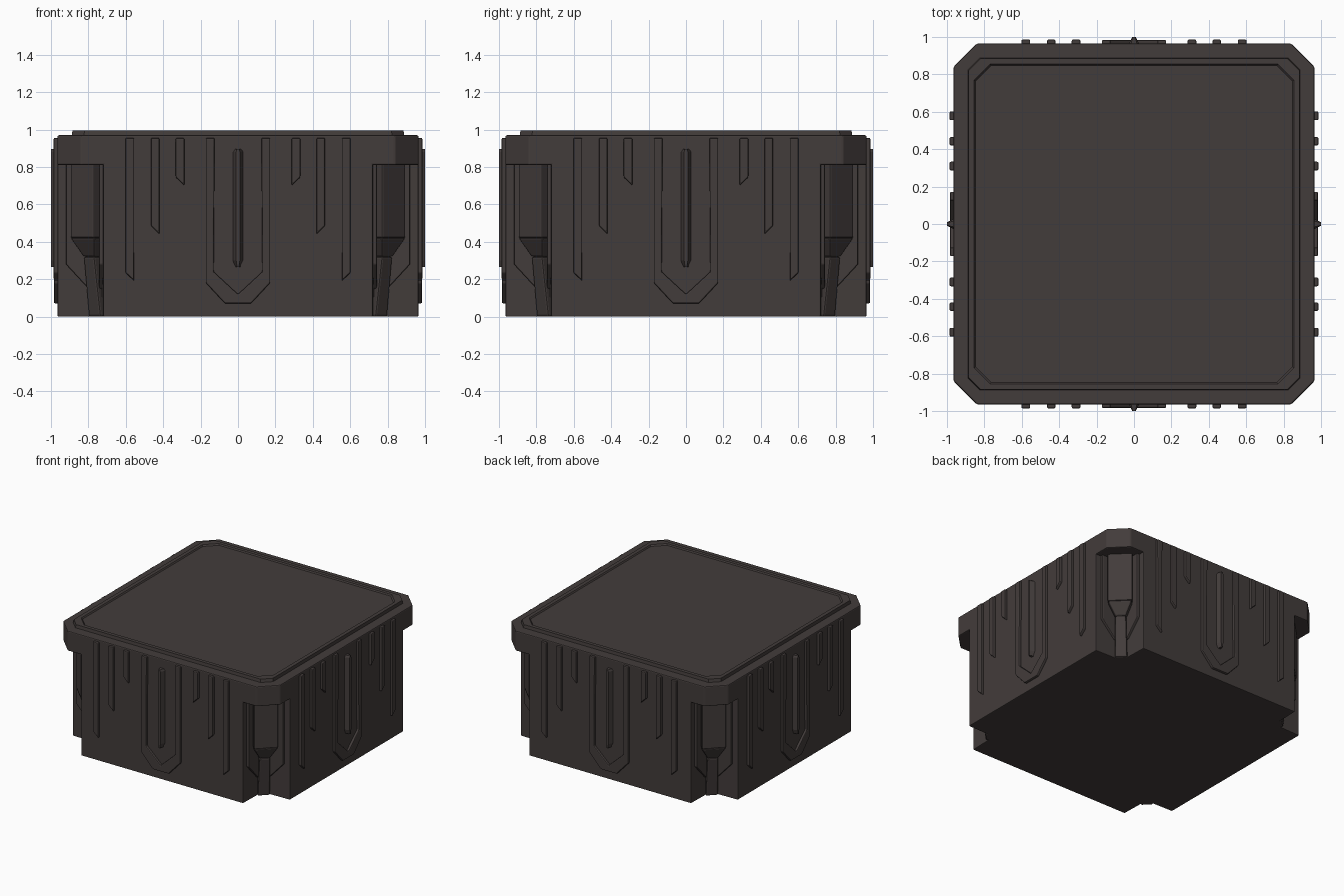
import bpy, bmesh
from math import sin, cos, pi

if "Cube" in bpy.data.objects:
    bpy.data.objects.remove(bpy.data.objects["Cube"])

mat = bpy.data.materials.new("dark_stone")
mat.diffuse_color = (0.055, 0.045, 0.043, 1)
mat.use_nodes = True
mat.node_tree.nodes["Principled BSDF"].inputs["Base Color"].default_value = mat.diffuse_color


def finish(name, bm, bevel=0.0):
    bmesh.ops.recalc_face_normals(bm, faces=bm.faces[:])
    me = bpy.data.meshes.new(name)
    bm.to_mesh(me)
    bm.free()
    me.materials.append(mat)
    ob = bpy.data.objects.new(name, me)
    bpy.context.collection.objects.link(ob)
    if bevel:
        m = ob.modifiers.new("soft_edges", 'BEVEL')
        m.width = bevel
        m.segments = 2
        m.limit_method = 'ANGLE'
    return ob


def loft(bm, lower, upper):
    """Closed solid between two matching outlines."""
    a = [bm.verts.new(p) for p in lower]
    b = [bm.verts.new(p) for p in upper]
    n = len(a)
    bm.faces.new(a[::-1])
    bm.faces.new(b)
    for i in range(n):
        bm.faces.new((a[i], a[(i + 1) % n], b[(i + 1) % n], b[i]))


def octagon(r, c, z):
    k = r - c
    return [(x, y, z) for x, y in ((r, -k), (r, k), (k, r), (-k, r),
                                   (-r, k), (-r, -k), (-k, -r), (k, -r))]


def plates(name, shapes, start=0.0, bevel=0.0, taper=1.0):
    """Outlines in (across, height), pushed outwards on all four sides.
    Depth may be a number or a function of height."""
    bm = bmesh.new()
    for k in range(4):
        a = start + k * pi / 2

        def place(u, z, d):
            return (u * cos(a) + d * sin(a), u * sin(a) - d * cos(a), z)
        for poly, d0, d1 in shapes:
            f = d1 if callable(d1) else (lambda z, v=d1: v)
            loft(bm, [place(u, z, d0) for u, z in poly],
                 [place(u * taper, z, f(z)) for u, z in poly])
    return finish(name, bm, bevel)


def both(poly):
    return [poly, [(-u, z) for u, z in poly]]


# main body with a concave notch at every corner
W = 0.965
corner = [(0.72, -W), (0.725, -0.785), (0.785, -0.725), (W, -0.72)]
outline = []
for k in range(4):
    c, s = round(cos(k * pi / 2)), round(sin(k * pi / 2))
    outline += [(x * c - y * s, x * s + y * c) for x, y in corner]
bm = bmesh.new()
loft(bm, [(x, y, 0) for x, y in outline], [(x, y, 0.85) for x, y in outline])
finish("body", bm, 0.006)

# overhanging rim
bm = bmesh.new()
loft(bm, octagon(W, 0.125, 0.81), octagon(W, 0.125, 0.97))
finish("rim", bm, 0.008)

# raised lid with a shallow sunken panel
bm = bmesh.new()
rings = [octagon(0.89, 0.065, 0.96), octagon(0.885, 0.065, 0.995),
         octagon(0.855, 0.085, 0.995), octagon(0.848, 0.085, 0.985)]
rings = [[bm.verts.new(p) for p in r] for r in rings]
for lo, hi in zip(rings, rings[1:]):
    for i in range(8):
        j = (i + 1) % 8
        bm.faces.new((lo[i], lo[j], hi[j], hi[i]))
bm.faces.new(rings[0][::-1])
bm.faces.new(rings[-1])
finish("lid", bm)

# hanging ribs, longer towards the corners
ribs = []
for u0, u1, z in ((0.287, 0.333, 0.70), (0.42, 0.465, 0.44), (0.555, 0.602, 0.19)):
    for p in both([(u0, z), (u1, z + 0.045), (u1, 0.955), (u0, 0.955)]):
        ribs.append((p, 0.94, 0.986))
plates("side_ribs", ribs, bevel=0.007)

# pointed loop in the middle of each side
loop = [(0.125, 0.955), (0.13, 0.24), (0, 0.12), (-0.13, 0.24), (-0.125, 0.955),
        (-0.172, 0.955), (-0.172, 0.18), (-0.07, 0.07), (0.07, 0.07),
        (0.172, 0.18), (0.172, 0.955)]
plates("side_loop", [(loop, 0.94, 0.984)], bevel=0.007)

# ridged bar inside the loop
bar = [(-0.033, 0.30), (-0.015, 0.265), (0.015, 0.265), (0.033, 0.30),
       (0.033, 0.88), (0.02, 0.895), (-0.02, 0.895), (-0.033, 0.88)]
plates("centre_bar", [(bar, 0.95, 1.0)], taper=0.3)

# stepped plates on the notch walls
step = [(0.75, 0.14), (0.80, 0.15), (0.92, 0.28), (0.92, 0.82), (0.75, 0.82)]
plates("notch_plates", [(p, 0.70, 0.742) for p in both(step)], bevel=0.006)

# corner pillars: wide shaft, tapered neck and thin sloping stem
shaft = [(-0.09, 0.42), (0.09, 0.42), (0.09, 0.83), (-0.09, 0.83)]
neck = [(-0.04, 0.32), (0.04, 0.32), (0.09, 0.42), (-0.09, 0.42)]
stem = [(-0.045, 0.0), (0.045, 0.0), (0.04, 0.32), (-0.04, 0.32)]
plates("corner_pillars", [
    (shaft, 1.03, 1.18),
    (neck, 1.03, lambda z: 1.13 + (z - 0.32) * 0.5),
    (stem, 1.03, lambda z: 1.085 + z * 0.14)], start=pi / 4, bevel=0.01)
